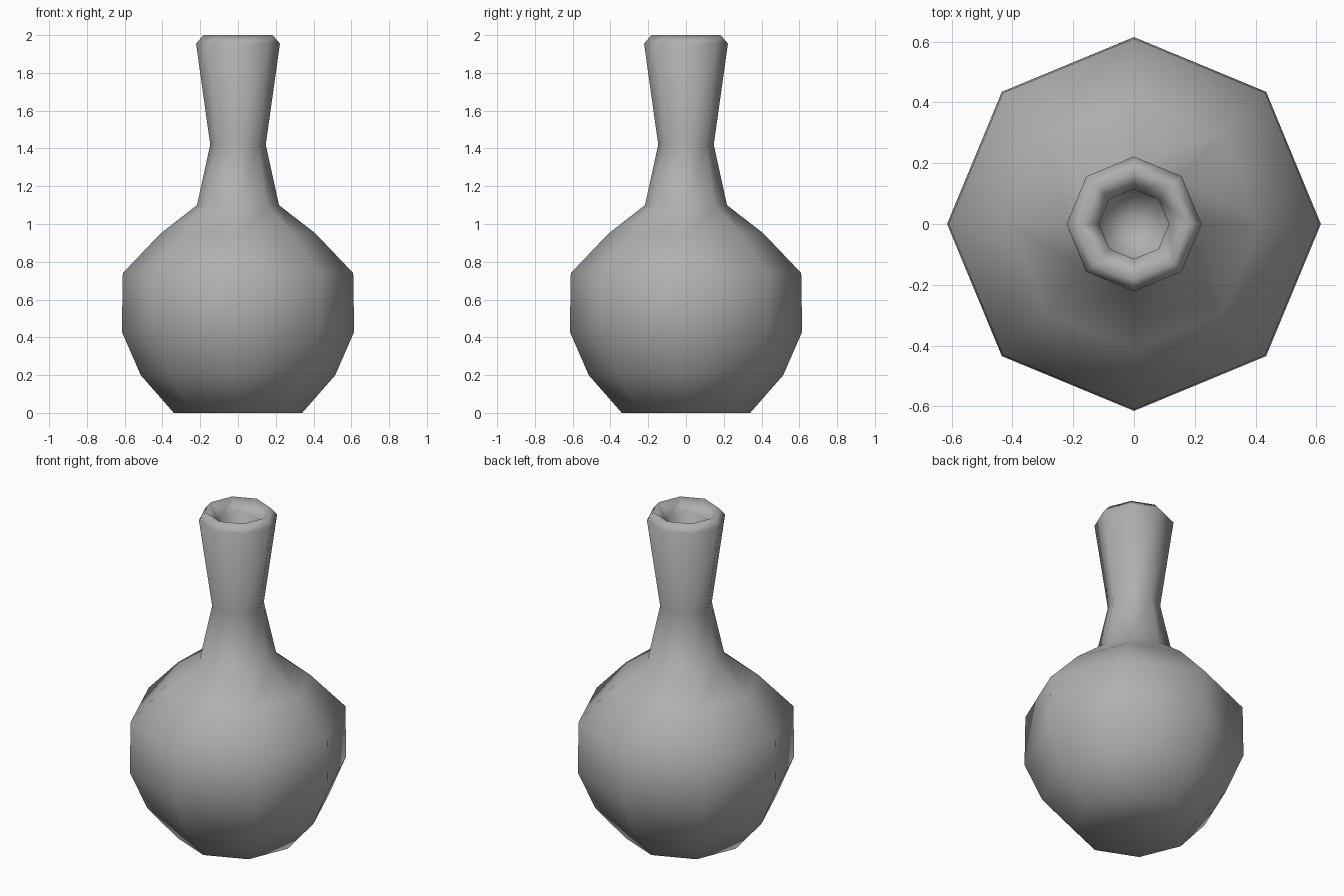
import bpy, bmesh
from math import cos, sin, tau

if "Cube" in bpy.data.objects:
    bpy.data.objects.remove(bpy.data.objects["Cube"])

SIDES = 8

# outer wall from the base up, over the sloped lip, then down the narrow bore
PROFILE = [
    (0.34, 0.0), (0.515, 0.20), (0.615, 0.43), (0.61, 0.74), (0.41, 0.95),
    (0.217, 1.10), (0.147, 1.42), (0.222, 1.955), (0.183, 2.0),
    (0.115, 1.93), (0.112, 1.42),
]
FLOOR_CENTRE = 1.38


def lathe(name, profile, sides, end_z):
    """Spin a profile of (radius, height) into a closed smooth mesh."""
    bm = bmesh.new()
    rings = [[bm.verts.new((r * cos(tau * i / sides), r * sin(tau * i / sides), z))
              for i in range(sides)] for r, z in profile]
    for low, high in zip(rings, rings[1:]):
        for i in range(sides):
            j = (i + 1) % sides
            bm.faces.new((low[i], low[j], high[j], high[i]))
    # triangle fans close the underside and the bottom of the bore
    for ring, z in ((rings[0], profile[0][1]), (rings[-1], end_z)):
        centre = bm.verts.new((0, 0, z))
        for i in range(sides):
            bm.faces.new((centre, ring[i], ring[(i + 1) % sides]))
    bmesh.ops.recalc_face_normals(bm, faces=bm.faces)
    for face in bm.faces:
        face.smooth = True
    mesh = bpy.data.meshes.new(name)
    bm.to_mesh(mesh)
    bm.free()
    obj = bpy.data.objects.new(name, mesh)
    bpy.context.collection.objects.link(obj)
    return obj


# bottle with a hollow neck and round body
bottle = lathe("bottle", PROFILE, SIDES, FLOOR_CENTRE)

# mid-grey surface
grey = bpy.data.materials.new("mid_grey")
grey.diffuse_color = (0.435, 0.435, 0.435, 1)
grey.use_nodes = True
grey.node_tree.nodes["Principled BSDF"].inputs["Base Color"].default_value = grey.diffuse_color
bottle.data.materials.append(grey)
